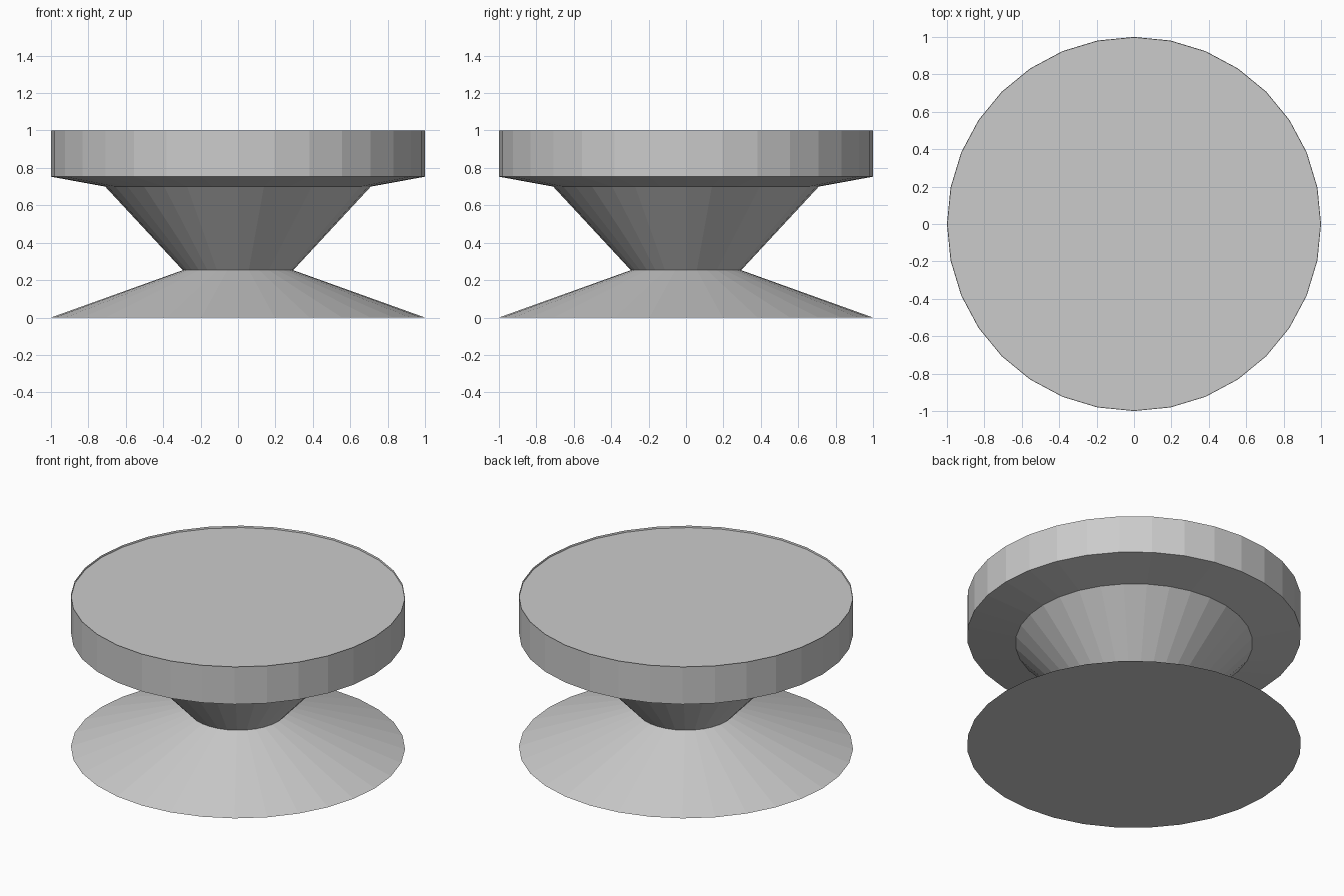
import bpy
import bmesh
from math import cos, sin, tau

if "Cube" in bpy.data.objects:
    bpy.data.objects.remove(bpy.data.objects["Cube"])

SIDES = 32


def lathe(name, profile):
    """Revolve (radius, z) points around z and cap both ends, flat shaded."""
    bm = bmesh.new()
    rings = [[bm.verts.new((r * cos(tau * i / SIDES), r * sin(tau * i / SIDES), z))
              for i in range(SIDES)] for r, z in profile]
    for low, high in zip(rings, rings[1:]):
        for i in range(SIDES):
            j = (i + 1) % SIDES
            bm.faces.new((low[i], low[j], high[j], high[i]))
    bm.faces.new(rings[0][::-1])
    bm.faces.new(rings[-1])
    mesh = bpy.data.meshes.new(name)
    bm.to_mesh(mesh)
    bm.free()
    obj = bpy.data.objects.new(name, mesh)
    bpy.context.collection.objects.link(obj)
    return obj


# One continuous body: flared foot, narrow waist, bowl, rim and slightly sunken top
lathe("pedestal_table", [
    (1.0, 0.0),
    (0.295, 0.253),
    (0.71, 0.70),
    (1.0, 0.753),
    (1.0, 1.0),
    (0.998, 0.988),
])
